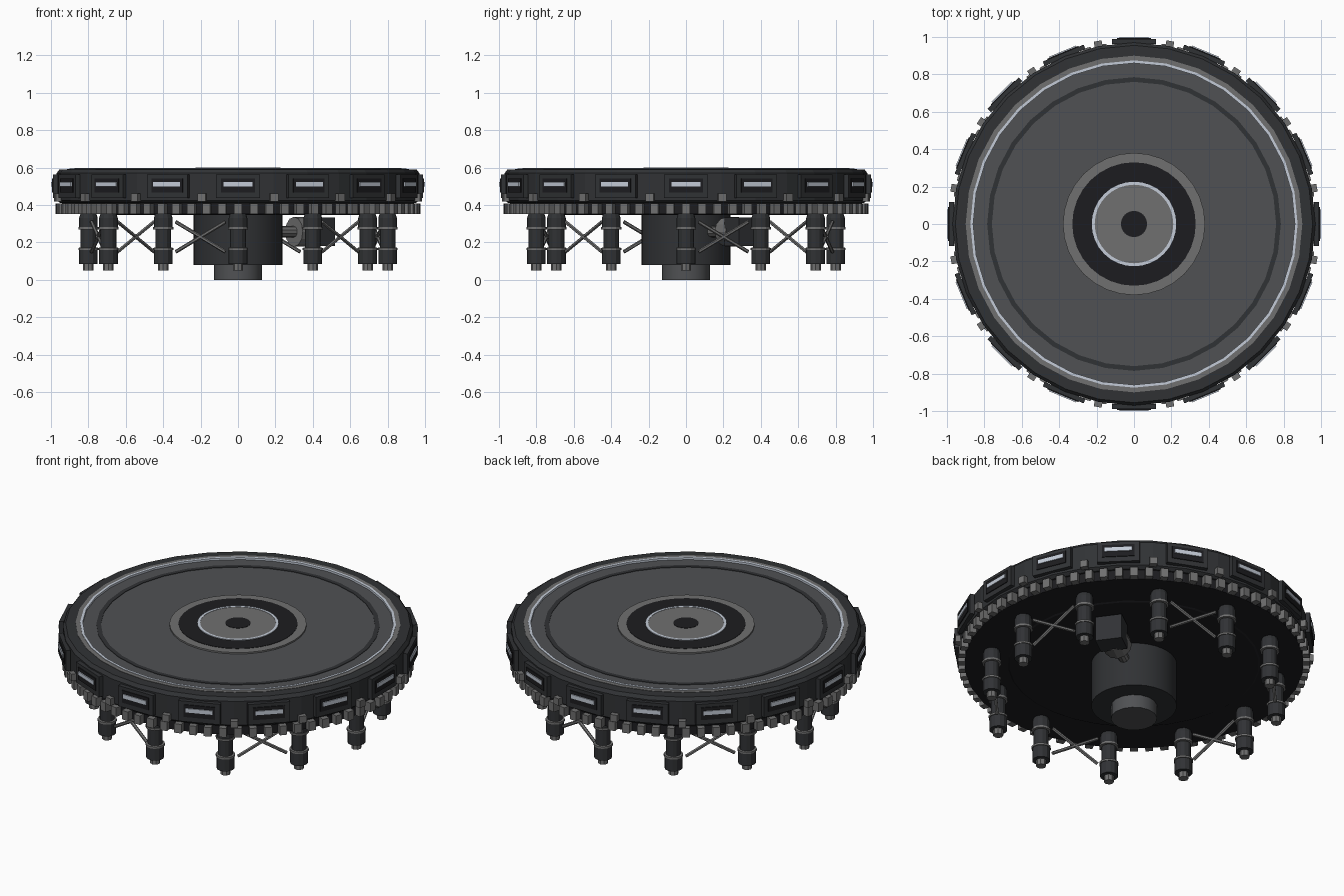
import bpy, bmesh, math
from mathutils import Matrix, Vector

if "Cube" in bpy.data.objects:
    bpy.data.objects.remove(bpy.data.objects["Cube"])


def material(name, r, g, b):
    m = bpy.data.materials.new(name)
    m.diffuse_color = (r, g, b, 1)
    m.use_nodes = True
    m.node_tree.nodes["Principled BSDF"].inputs["Base Color"].default_value = m.diffuse_color
    return m


BLACK = material("black", 0.012, 0.012, 0.014)
DARK = material("dark", 0.03, 0.032, 0.035)
GREY = material("grey", 0.08, 0.083, 0.088)
STEEL = material("steel", 0.16, 0.16, 0.16)
LIGHT = material("light", 0.55, 0.6, 0.68)


def finish(name, bm, mat, smooth=False):
    bmesh.ops.recalc_face_normals(bm, faces=bm.faces)
    me = bpy.data.meshes.new(name)
    bm.to_mesh(me)
    bm.free()
    me.materials.append(mat)
    if smooth:
        me.shade_smooth()
        me.set_sharp_from_angle(angle=math.radians(35))
    ob = bpy.data.objects.new(name, me)
    bpy.context.collection.objects.link(ob)
    return ob


def add_lathe(bm, profile, n, closed=False, at=(0, 0)):
    """Revolve (radius, z) points; open profiles are capped at both ends."""
    rings = [[bm.verts.new((at[0] + r * math.cos(2 * math.pi * i / n),
                            at[1] + r * math.sin(2 * math.pi * i / n), z))
              for i in range(n)] for r, z in profile]
    pairs = list(zip(rings, rings[1:]))
    if closed:
        pairs.append((rings[-1], rings[0]))
    else:
        bm.faces.new(rings[0])
        bm.faces.new(rings[-1])
    for a, b in pairs:
        for i in range(n):
            j = (i + 1) % n
            bm.faces.new((a[i], a[j], b[j], b[i]))


def lathe(name, profile, mat, n=32, closed=False, smooth=False):
    bm = bmesh.new()
    add_lathe(bm, profile, n, closed)
    return finish(name, bm, mat, smooth)


def band(name, r0, r1, z0, z1, mat, n=32):
    return lathe(name, [(r0, z0), (r1, z0), (r1, z1), (r0, z1)], mat, n, True)


def radial_boxes(name, count, radius, z, size, mat, start=0.0):
    """Boxes sized (radial, tangential, height) spread round a circle."""
    bm = bmesh.new()
    for i in range(count):
        m = (Matrix.Rotation(start + 2 * math.pi * i / count, 4, 'Z')
             @ Matrix.Translation((radius, 0, z)) @ Matrix.Diagonal((*size, 1)))
        bmesh.ops.create_cube(bm, size=1, matrix=m)
    return finish(name, bm, mat)


def add_rod(bm, a, b, r, n):
    a, b = Vector(a), Vector(b)
    m = (Matrix.Translation((a + b) / 2)
         @ (b - a).to_track_quat('Z', 'Y').to_matrix().to_4x4())
    bmesh.ops.create_cone(bm, cap_ends=True, segments=n, radius1=r, radius2=r,
                          depth=(b - a).length, matrix=m)


# platform body and outer rim
lathe("platform_rim", [(0.95, 0.41), (0.97, 0.425), (0.97, 0.57), (0.955, 0.59),
                       (0.89, 0.592), (0.89, 0.41)], DARK, closed=True)
lathe("platform_deck", [(0.9, 0.42), (0.9, 0.585)], GREY)

# top surface rings
band("rim_steel_ring", 0.865, 0.9, 0.58, 0.594, STEEL)
band("rim_light_ring", 0.86, 0.875, 0.58, 0.597, LIGHT)
band("deck_groove_ring", 0.76, 0.785, 0.58, 0.588, DARK)
band("hub_outer_ring", 0.32, 0.38, 0.58, 0.594, STEEL)
lathe("hub_dark_disc", [(0.33, 0.58), (0.33, 0.596)], BLACK)
band("hub_light_ring", 0.21, 0.226, 0.58, 0.6, LIGHT)
lathe("hub_plate", [(0.215, 0.58), (0.215, 0.598)], STEEL)
lathe("hub_centre_cap", [(0.07, 0.58), (0.07, 0.6)], BLACK, 24)

# gear ring under the platform
lathe("gear_body", [(0.69, 0.347), (0.70, 0.352), (0.94, 0.352), (0.94, 0.42)], BLACK)
radial_boxes("gear_teeth", 72, 0.95, 0.38, (0.05, 0.042, 0.055), STEEL)

# side panels, lamps and clamp blocks
radial_boxes("side_panels", 16, 0.976, 0.5, (0.026, 0.236, 0.125), DARK)
radial_boxes("panel_insets", 16, 0.98, 0.505, (0.028, 0.18, 0.075), BLACK)
radial_boxes("panel_lamps", 16, 0.985, 0.511, (0.03, 0.155, 0.024), LIGHT)
radial_boxes("clamp_blocks", 16, 0.975, 0.441, (0.045, 0.042, 0.042), STEEL, math.pi / 16)

# central drum and pivot post
lathe("central_drum", [(0.237, 0.08), (0.237, 0.36)], DARK, 32, smooth=True)
lathe("pivot_post", [(0.128, 0.0), (0.128, 0.09)], GREY, 16, smooth=True)

# twelve support legs with feet and collars
legs, feet, collars = bmesh.new(), bmesh.new(), bmesh.new()
for i in range(12):
    a = i * math.pi / 6
    p = (0.8 * math.cos(a), 0.8 * math.sin(a))
    add_lathe(legs, [(0.05, 0.085), (0.05, 0.165), (0.042, 0.17), (0.042, 0.27),
                     (0.05, 0.28), (0.05, 0.33), (0.042, 0.355)], 12, at=p)
    add_lathe(feet, [(0.028, 0.05), (0.028, 0.09)], 8, at=p)
    for z in (0.165, 0.276):
        add_lathe(collars, [(0.04, z - 0.008), (0.054, z - 0.006),
                            (0.054, z + 0.006), (0.04, z + 0.008)], 12, True, p)
finish("support_legs", legs, DARK)
finish("leg_feet", feet, STEEL)
finish("leg_collars", collars, STEEL)

# crossed braces in every second gap between legs
braces = bmesh.new()
for i in range(6):
    rot = Matrix.Rotation(math.radians(15 + 60 * i), 3, 'Z')
    for s in (1, -1):
        add_rod(braces, rot @ Vector((0.773, -0.137, 0.23 - s * 0.08)),
                rot @ Vector((0.773, 0.137, 0.23 + s * 0.08)), 0.01, 6)
finish("cross_braces", braces, STEEL)

# drive motor beside the drum
ang = math.radians(36)
axis = Vector((math.cos(ang), math.sin(ang), 0))
up = Vector((0, 0, 0.257))
radial_boxes("motor_box", 1, 0.52, 0.257, (0.13, 0.15, 0.15), DARK, ang)
bm = bmesh.new()
add_rod(bm, axis * 0.37 + up, axis * 0.47 + up, 0.08, 12)
finish("motor_flange", bm, STEEL)
bm = bmesh.new()
add_rod(bm, axis * 0.22 + up, axis * 0.38 + up, 0.03, 10)
finish("motor_shaft", bm, STEEL)
